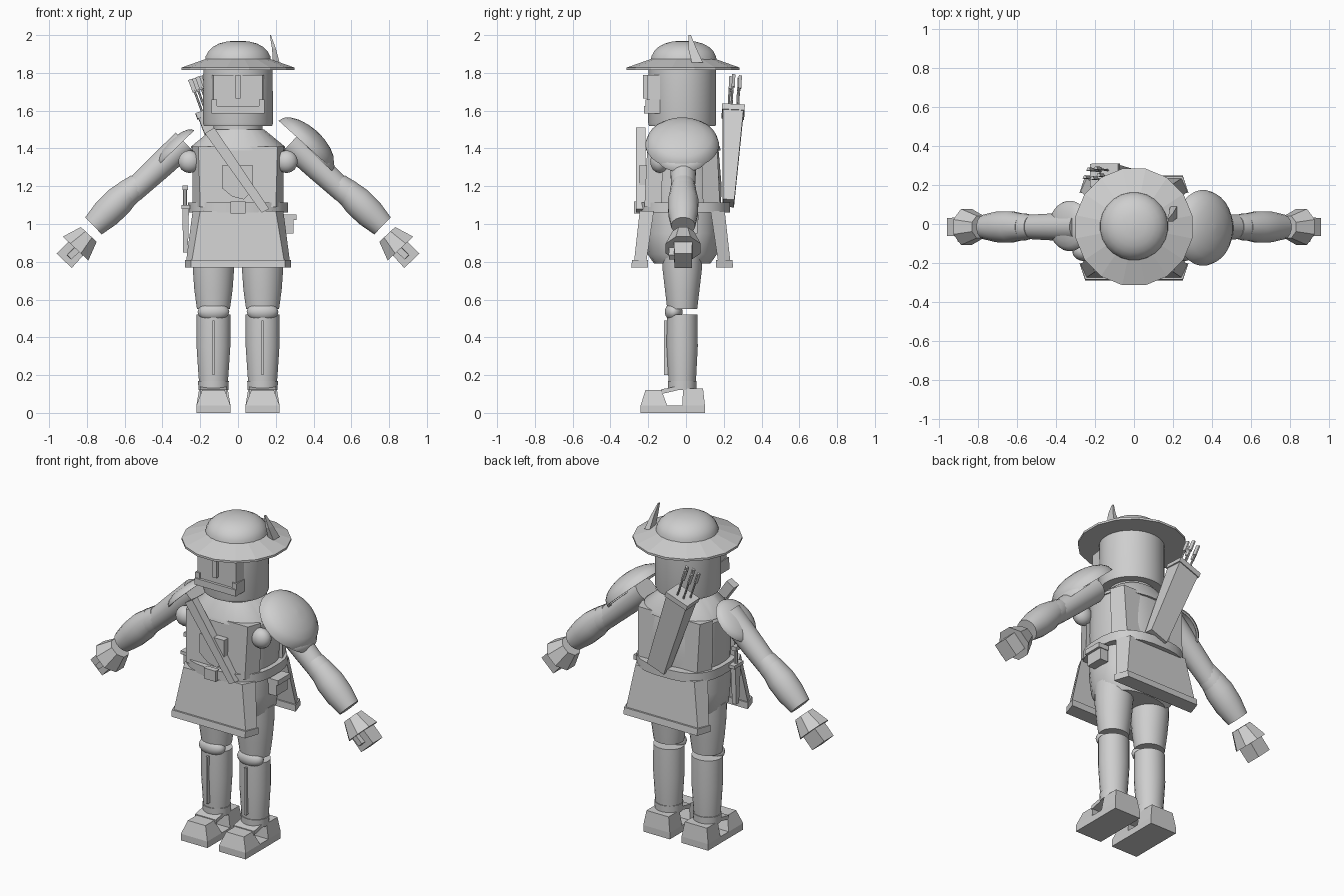
import bpy, bmesh, math
from mathutils import Vector, Matrix

if "Cube" in bpy.data.objects:
    bpy.data.objects.remove(bpy.data.objects["Cube"])

MAT = bpy.data.materials.new("plain_grey")
MAT.diffuse_color = (0.62, 0.62, 0.62, 1)
MAT.use_nodes = True
MAT.node_tree.nodes["Principled BSDF"].inputs["Base Color"].default_value = MAT.diffuse_color


def skin(name, loops, smooth=False, mat=Matrix()):
    """Bridge a list of equal closed loops and cap both ends."""
    bm = bmesh.new()
    rows = [[bm.verts.new(mat @ Vector(p)) for p in loop] for loop in loops]
    n = len(rows[0])
    for a, b in zip(rows, rows[1:]):
        for i in range(n):
            j = (i + 1) % n
            bm.faces.new((a[i], a[j], b[j], b[i]))
    bm.faces.new(rows[0])
    bm.faces.new(rows[-1])
    bmesh.ops.recalc_face_normals(bm, faces=bm.faces)
    me = bpy.data.meshes.new(name)
    bm.to_mesh(me)
    bm.free()
    me.materials.append(MAT)
    ob = bpy.data.objects.new(name, me)
    bpy.context.collection.objects.link(ob)
    if smooth:
        bpy.ops.object.select_all(action='DESELECT')
        ob.select_set(True)
        bpy.context.view_layer.objects.active = ob
        bpy.ops.object.shade_smooth_by_angle(angle=math.radians(40))
    return ob


def ring(z, rx, ry, cx=0, cy=0, n=24, e=2.0):
    pts = []
    for i in range(n):
        t = 2 * math.pi * (i + 0.5) / n
        c, s = math.cos(t), math.sin(t)
        pts.append((cx + rx * math.copysign(abs(c) ** (2 / e), c),
                    cy + ry * math.copysign(abs(s) ** (2 / e), s), z))
    return pts


def lathe(name, rows, cx=0, cy=0, n=24, e=2.0, smooth=True, mat=Matrix()):
    """rows of (z, rx, ry)"""
    return skin(name, [ring(z, rx, ry, cx, cy, n, e) for z, rx, ry in rows], smooth, mat)


def along(a, b):
    a, b = Vector(a), Vector(b)
    return Matrix.Translation(a) @ (b - a).to_track_quat('Z', 'Y').to_matrix().to_4x4(), (b - a).length


def tube(name, a, b, radii, n=16, smooth=True):
    m, d = along(a, b)
    k = len(radii) - 1
    return lathe(name, [(d * i / k, r, r) for i, r in enumerate(radii)], n=n, smooth=smooth, mat=m)


def rect(x0, x1, y0, y1, z):
    return [(x0, y0, z), (x1, y0, z), (x1, y1, z), (x0, y1, z)]


def block(name, x0, x1, y0, y1, z0, z1):
    return skin(name, [rect(x0, x1, y0, y1, z0), rect(x0, x1, y0, y1, z1)])


def plate(name, outline, y0, y1):
    """Extrude an x-z outline in depth."""
    return skin(name, [[(x, y, z) for x, z in outline] for y in (y0, y1)])


def dome(name, centre, normal, r, ry, h, thick=0.02):
    """Hollow shallow cap that bulges along normal."""
    nrm = Vector(normal).normalized()
    yax = Vector((0, 1, 0))
    xax = yax.cross(nrm)
    m = Matrix((xax, yax, nrm)).transposed().to_4x4()
    m.translation = Vector(centre)
    steps = [math.radians(a) for a in (0, 18, 36, 54, 72, 88)]
    outer = [(h * math.sin(a), r * math.cos(a), ry * math.cos(a)) for a in steps]
    inner = [((h - thick) * math.sin(a), (r - thick) * math.cos(a), (ry - thick) * math.cos(a))
             for a in reversed(steps)]
    return lathe(name, inner + outer, n=28, mat=m)


def ball(name, c, rx, ry, rz):
    rows = [(rz * math.sin(a), rx * math.cos(a), ry * math.cos(a))
            for a in (math.radians(-88 + 22 * i) for i in range(9))]
    return lathe(name, rows, n=20, mat=Matrix.Translation(c))


def wrap(name, top, bottom, back=False):
    """Panel with slanted ends; each level is (outer_x, inner_x, outer_y, inner_y, z)."""
    loops = []
    for ox, ix, oy, iy, z in (bottom, top):
        loop = [(-ox, oy, z), (ox, oy, z), (ix, iy, z), (-ix, iy, z)]
        loops.append([(x, -0.04 - y, zz) for x, y, zz in loop] if back else loop)
    return skin(name, loops)


# Legs and boots
for s, side in ((-1, "right"), (1, "left")):
    x = 0.13 * s
    block(side + "_sole", x - .09, x + .09, -.24, .10, 0, .04)
    skin(side + "_boot_toe", [rect(x - .09, x + .09, -.24, -.10, .04),
                              rect(x - .06, x + .06, -.215, -.13, .12)])
    skin(side + "_boot_heel", [rect(x - .09, x + .09, -.02, .10, .04),
                               rect(x - .075, x + .075, -.015, .09, .13)])
    skin(side + "_instep", [[(x + a, -.13, z) for a, z in ((-.07, .10), (.07, .10), (.07, .125), (-.07, .125))],
                            [(x + a, .0, z) for a, z in ((-.07, .13), (.07, .13), (.07, .15), (-.07, .15))]])
    lathe(side + "_ankle_cuff", [(.12, .08, .075), (.17, .082, .077)], cx=x, cy=-.02)
    lathe(side + "_shin", [(.13, .074, .07), (.2, .08, .075), (.35, .09, .083), (.52, .09, .082)], cx=x, cy=-.02)
    block(side + "_shin_ridge", x - .006, x + .006, -.117, -.09, .2, .49)
    ball(side + "_knee_pad", (x, -.065, .535), .085, .048, .05)
    lathe(side + "_thigh", [(.55, .088, .08), (.65, .102, .092), (.76, .11, .105), (.86, .11, .11)],
          cx=x, cy=-.02)

# Hips, skirt panels and hems
lathe("hips", [(.79, .20, .15), (.84, .235, .185), (.95, .245, .20), (1.08, .24, .20)], cy=-.02, e=2.3)
for back in (False, True):
    tag = "back" if back else "front"
    wrap(tag + "_skirt", (.20, .24, -.245, -.17, 1.07), (.245, .275, -.275, -.21, .80), back)
    wrap(tag + "_hem", (.25, .28, -.285, -.20, .81), (.25, .28, -.29, -.20, .77), back)
    wrap(tag + "_breastplate", (.21, .24, -.205, -.12, 1.41), (.20, .24, -.22, -.13, 1.09), back)

# Torso, collar and neck
lathe("torso", [(1.06, .235, .20), (1.2, .24, .205), (1.38, .245, .19), (1.41, .25, .18)], cy=-.015, e=2.5)
lathe("collar", [(1.39, .255, .20), (1.41, .25, .195), (1.50, .14, .14)], cy=-.015, e=2.3)
lathe("neck", [(1.42, .13, .13), (1.56, .13, .13)], cy=-.02)

# Belt, buckle, cross strap, pocket
lathe("belt", [(1.06, .265, .245), (1.115, .265, .245)], cy=-.01, n=28, e=2.7)
block("buckle", -.04, .04, -.275, -.24, 1.055, 1.12)
plate("cross_strap", [(-.175, 1.48), (-.125, 1.51), (.165, 1.08), (.125, 1.06)], -.265, -.215)
plate("chest_pocket", [(-.085, 1.31), (.08, 1.31), (.08, 1.18), (.03, 1.13), (-.03, 1.145), (-.085, 1.19)],
      -.25, -.21)

# Hip pouch and dagger
block("pouch", .24, .295, -.05, .06, .95, 1.03)
block("pouch_flap", .24, .31, -.055, .065, 1.02, 1.05)
skin("dagger_sheath", [rect(-.29, -.265, -.10, -.07, .85), rect(-.295, -.26, -.11, -.06, 1.08)])
block("dagger_guard", -.30, -.255, -.13, -.04, 1.08, 1.10)
tube("dagger_grip", (-.28, -.085, 1.1), (-.28, -.085, 1.18), [.012, .012], 8)
block("dagger_pommel", -.295, -.265, -.105, -.065, 1.18, 1.205)

# Head with face guard
lathe("head", [(1.52, .182, .177), (1.535, .186, .181), (1.83, .184, .18)], cy=-.02, n=32)
wrap("face_plate", (.13, .14, -.206, -.13, 1.79), (.13, .14, -.206, -.13, 1.62))
wrap("jaw_bar", (.14, .14, -.222, -.13, 1.625), (.14, .14, -.222, -.13, 1.585))
for s in (-1, 1):
    block("cheek_post", .125 * s - .015, .125 * s + .015, -.215, -.13, 1.585, 1.66)
block("nose_guard", -.012, .012, -.228, -.19, 1.665, 1.79)

# Hat with feather
lathe("hat_brim", [(1.815, .305, .305), (1.828, .305, .305), (1.875, .17, .17)], cy=-.015, n=16, smooth=False)
lathe("hat_crown", [(1.86 + .11 * math.sin(a), .177 * math.cos(a) ** .8, .177 * math.cos(a) ** .8)
                    for a in (math.radians(d) for d in (0, 15, 30, 45, 60, 75, 88))], cy=-.012)
skin("feather", [rect(.185, .22, .03, .09, 1.855), rect(.18, .20, .012, .055, 1.93),
                 rect(.168, .174, .012, .026, 2.0)])

# Quiver and arrows
low, high = (.03, .225, 1.11), (-.15, .25, 1.60)
m, d = along(low, high)
side_tilt = Vector((-.365, .05, 1)).normalized()
depth = Vector((0, 1, -.05)).normalized()
across = depth.cross(side_tilt).normalized()


def quiver_loop(t, w, h):
    c = Vector(low).lerp(Vector(high), t)
    return [c + across * w * a + depth * h * b for a, b in ((-1, -1), (1, -1), (1, 1), (-1, 1))]


skin("quiver", [quiver_loop(0, .06, .03), quiver_loop(1, .07, .055)])
skin("quiver_rim", [quiver_loop(.96, .076, .06), quiver_loop(1.02, .076, .06)])
for i, (u, v) in enumerate(((-.04, -.02), (0, -.025), (.035, -.01), (-.02, .02), (.02, .025))):
    a = Vector(high) + across * u + depth * v
    b = a + side_tilt * .13
    tube("arrow_shaft", a - side_tilt * .05, b, [.006, .006], 6)
    skin("arrow_fletching", [[p + across * dx + depth * dy for dx, dy in
                              ((-w, -.005), (w, -.005), (.004, w), (-.004, w))]
                             for p, w in ((b - side_tilt * .01, .012), (b + side_tilt * .06, .012))])

# Arms and hands
for s, side in ((-1, "right"), (1, "left")):
    def P(x, z):
        return (x * s, -.015, z)
    ball(side + "_armpit_roundel", (.257 * s, -.14, 1.33), .06, .05, .06)
    tube(side + "_upper_arm", P(.28, 1.43), P(.56, 1.17), [.075, .07, .062])
    tube(side + "_elbow", P(.525, 1.215), P(.60, 1.145), [.06, .07, .07])
    tube(side + "_forearm", P(.565, 1.185), P(.765, .99), [.066, .082, .08, .064])
    tube(side + "_glove_cuff", P(.79, .945), P(.86, .87), [.062, .10], 8, False)
    m, d = along(P(.83, .90), P(.92, .805))
    skin(side + "_hand", [rect(-.05, .05, -.052, .052, 0), rect(-.046, .046, -.055, .055, d)], mat=m)
    m, d = along((.83 * s, -.07, .885), (.895 * s, -.075, .825))
    skin(side + "_thumb", [rect(-.018, .018, -.018, .018, 0), rect(-.016, .016, -.016, .016, d)], mat=m)

# Unequal shoulder guards
dome("large_shoulder_guard", (.355, -.02, 1.42), (.67, 0, .74), .19, .195, .095)
dome("large_guard_lower_plate", (.43, -.02, 1.345), (.70, 0, .71), .10, .13, .055)
dome("small_shoulder_guard", (-.33, -.01, 1.40), (-.70, 0, .72), .138, .13, .05, .015)
